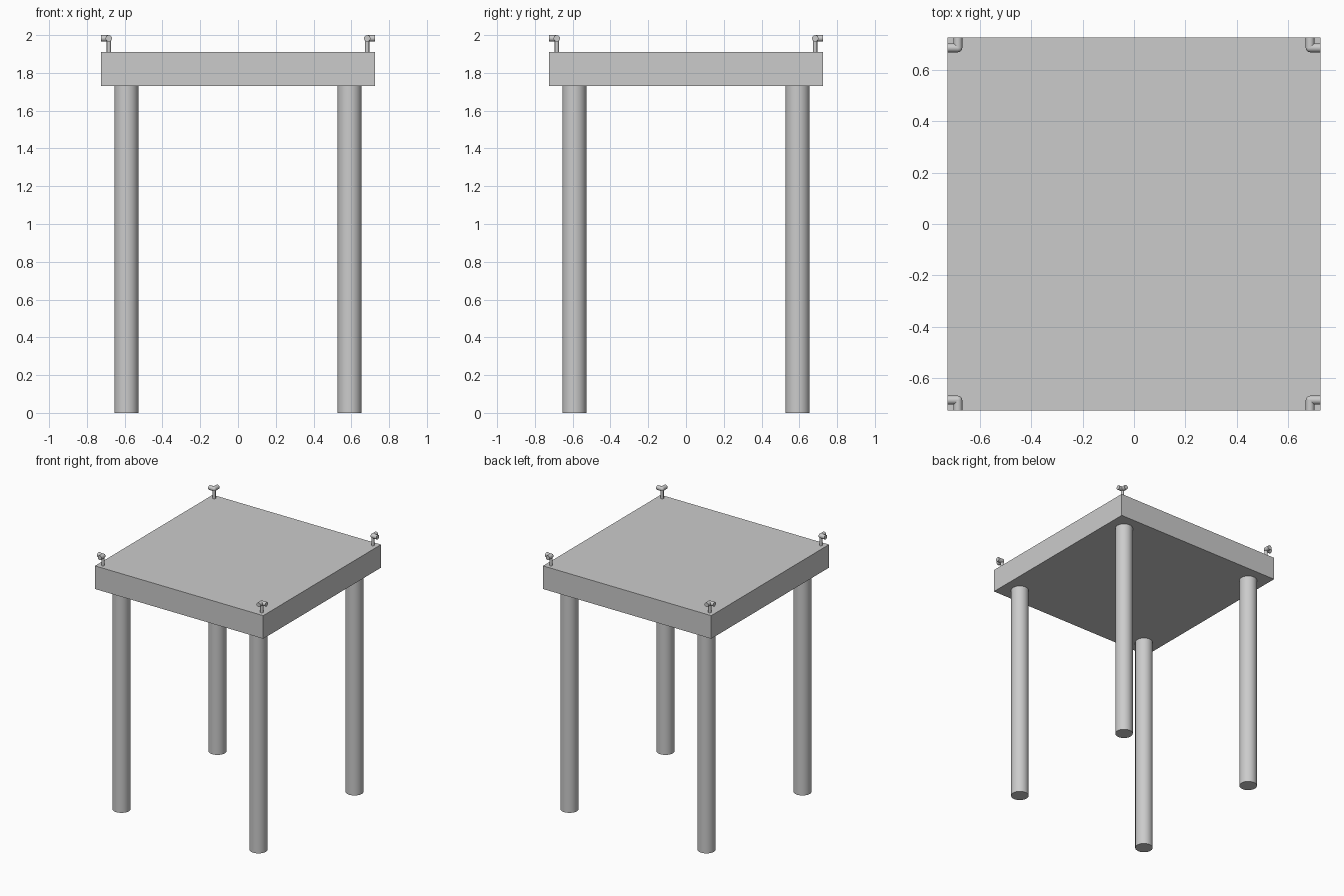
import bpy
import math

if "Cube" in bpy.data.objects:
    bpy.data.objects.remove(bpy.data.objects["Cube"])

SLAB_HALF, SLAB_BOTTOM, SLAB_TOP = 0.725, 1.73, 1.91
LEG_POS, LEG_R = 0.591, 0.064
HOOK_POS, HOOK_Z, ARM_R, POST_R = 0.684, 1.983, 0.017, 0.011


def smooth(obj, name):
    obj.name = name
    bpy.ops.object.shade_smooth_by_angle(angle=math.radians(35))


def cylinder(name, centre, radius, length, rot=(0, 0, 0), sides=32):
    bpy.ops.mesh.primitive_cylinder_add(vertices=sides, radius=radius, depth=length,
                                        location=centre, rotation=rot)
    smooth(bpy.context.object, name)


# Square table top
bpy.ops.mesh.primitive_cube_add(size=1, location=(0, 0, (SLAB_BOTTOM + SLAB_TOP) / 2))
top = bpy.context.object
top.name = "table_top"
top.scale = (2 * SLAB_HALF, 2 * SLAB_HALF, SLAB_TOP - SLAB_BOTTOM)
bpy.ops.object.transform_apply(location=False, rotation=False, scale=True)

arm_len = SLAB_HALF - HOOK_POS
arm_mid = HOOK_POS + arm_len / 2

for sy, end in ((-1, "front"), (1, "back")):
    for sx, side in ((-1, "left"), (1, "right")):
        tag = f"{end}_{side}"
        # Round leg
        cylinder(f"{tag}_leg", (sx * LEG_POS, sy * LEG_POS, SLAB_BOTTOM / 2),
                 LEG_R, SLAB_BOTTOM)
        # Corner fitting: thin post, round joint, two outward arms
        x, y = sx * HOOK_POS, sy * HOOK_POS
        cylinder(f"{tag}_post", (x, y, (SLAB_TOP + HOOK_Z) / 2),
                 POST_R, HOOK_Z - SLAB_TOP, sides=24)
        cylinder(f"{tag}_side_arm", (sx * arm_mid, y, HOOK_Z), ARM_R, arm_len,
                 (0, math.pi / 2, 0), 24)
        cylinder(f"{tag}_end_arm", (x, sy * arm_mid, HOOK_Z), ARM_R, arm_len,
                 (math.pi / 2, 0, 0), 24)
        bpy.ops.mesh.primitive_uv_sphere_add(segments=24, ring_count=12, radius=ARM_R,
                                             location=(x, y, HOOK_Z))
        smooth(bpy.context.object, f"{tag}_joint")
